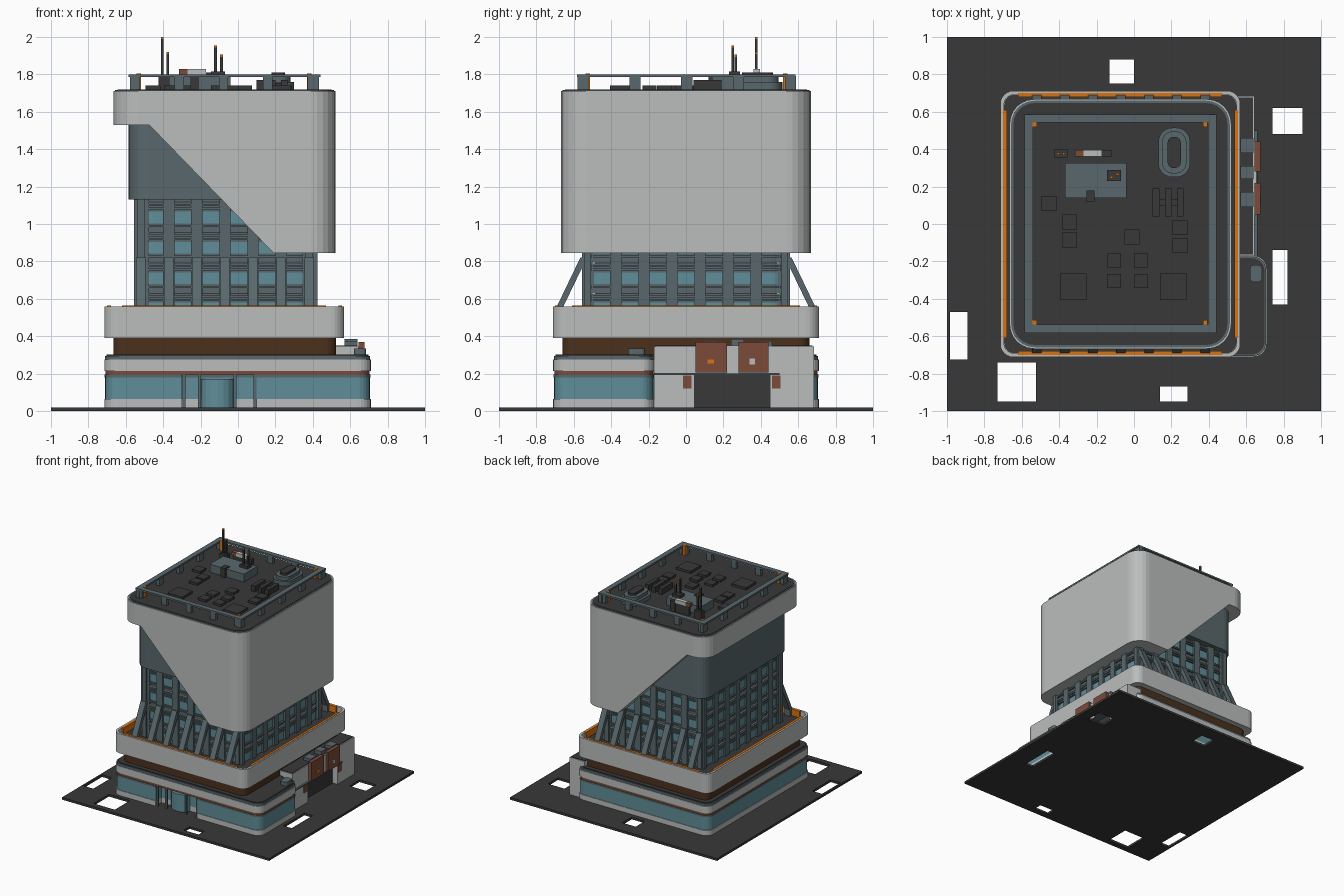
import bpy, bmesh, math

def material(name, rgb):
    m = bpy.data.materials.new(name)
    m.diffuse_color = (*rgb, 1)
    return m

WHITE = material("pale_concrete", (0.50, 0.51, 0.51))
SLATE = material("slate_metal", (0.10, 0.137, 0.15))
GLASS = material("blue_glass", (0.115, 0.27, 0.32))
DARK = material("charcoal", (0.04, 0.04, 0.04))
BROWN = material("dark_brown", (0.07, 0.03, 0.012))
RUST = material("rust_panel", (0.20, 0.07, 0.042))
ORANGE = material("orange_light", (0.70, 0.17, 0.006))

def prism_mesh(bm, pts, lo, hi, axis):
    """Extrude a closed 2D outline along one axis."""
    def place(p, t):
        return {'x': (t, p[0], p[1]), 'y': (p[0], t, p[1]), 'z': (p[0], p[1], t)}[axis]
    a = [bm.verts.new(place(p, lo)) for p in pts]
    b = [bm.verts.new(place(p, hi)) for p in pts]
    bm.faces.new(a)
    bm.faces.new(b[::-1])
    n = len(pts)
    for i in range(n):
        bm.faces.new((a[i], b[i], b[(i + 1) % n], a[(i + 1) % n]))

def prisms(name, items, mat):
    """items: (outline, low, high, axis), joined in one object."""
    bm = bmesh.new()
    for it in items:
        prism_mesh(bm, *it)
    bmesh.ops.recalc_face_normals(bm, faces=bm.faces)
    me = bpy.data.meshes.new(name)
    bm.to_mesh(me)
    bm.free()
    me.materials.append(mat)
    ob = bpy.data.objects.new(name, me)
    bpy.context.collection.objects.link(ob)
    return ob

def boxes(name, items, mat):
    return prisms(name, [([(x0, y0), (x1, y0), (x1, y1), (x0, y1)], z0, z1, 'z')
                         for x0, x1, y0, y1, z0, z1 in items], mat)

def outline(x0, x1, y0, y1, r, seg=6):
    pts = []
    for k, (cx, cy) in enumerate([(x1 - r, y1 - r), (x0 + r, y1 - r), (x0 + r, y0 + r), (x1 - r, y0 + r)]):
        for i in range(seg + 1):
            a = math.pi / 2 * (k + i / seg)
            pts.append((cx + r * math.cos(a), cy + r * math.sin(a)))
    return pts

def rbox(name, x0, x1, y0, y1, z0, z1, r, mat):
    return prisms(name, [(outline(x0, x1, y0, y1, r), z0, z1, 'z')], mat)

def cut(ob, cutter):
    mod = ob.modifiers.new("cut", 'BOOLEAN')
    mod.operation = 'DIFFERENCE'
    mod.solver = 'EXACT'
    mod.object = cutter
    bpy.context.view_layer.objects.active = ob
    bpy.ops.object.modifier_apply(modifier=mod.name)
    bpy.data.objects.remove(cutter)

# Site slab with openings
slab = boxes("site_slab", [(-1, 1, -1, 1, 0, 0.02)], DARK)
cut(slab, boxes("slab_holes", [(x0, x1, y0, y1, -0.1, 0.1) for x0, x1, y0, y1 in [
    (-0.13, 0, 0.75, 0.88), (0.74, 0.90, 0.48, 0.62), (0.74, 0.82, -0.43, -0.14),
    (0.14, 0.285, -0.95, -0.87), (-0.73, -0.525, -0.95, -0.74), (-0.985, -0.89, -0.725, -0.47)]], DARK))

# Ground floor in layers: main block plus front right wing; entrance cut from the lower layers
for nm, z0, z1, ins, mat in [("plinth", 0.02, 0.065, 0, WHITE), ("shopfront_glass", 0.065, 0.18, 0.005, GLASS),
                             ("glass_head", 0.18, 0.195, 0.002, SLATE), ("rust_stripe", 0.195, 0.215, 0.006, RUST),
                             ("fascia", 0.215, 0.275, 0, WHITE), ("fascia_cap", 0.275, 0.295, 0.004, SLATE),
                             ("podium_roof", 0.295, 0.302, 0.012, DARK)]:
    main = rbox(nm, -0.715 + ins, 0.565 - ins, -0.71 + ins, 0.71 - ins, z0, z1, 0.07, mat)
    rbox(nm + "_wing", 0.3, 0.71 - ins, -0.71 + ins, -0.17 - ins, z0, z1, 0.07, mat)
    if z1 < 0.2:
        cut(main, boxes("entrance_cut", [(-0.3, 0.1, -0.8, -0.63, 0, 0.25)], GLASS))
boxes("entrance_columns", [(x - 0.008, x + 0.008, -0.70, -0.684, 0.02, 0.2)
                           for x in (-0.29, -0.205, -0.015, 0.09)], SLATE)
prisms("revolving_door", [([(-0.11 + 0.085 * math.cos(i * math.pi / 8), -0.63 + 0.06 * math.sin(i * math.pi / 8))
                            for i in range(16)], 0.02, 0.17, 'z')], GLASS)

# Recessed brown storey and terrace parapet
rbox("recessed_storey", -0.665, 0.525, -0.66, 0.66, 0.30, 0.40, 0.06, BROWN)
parapet = rbox("terrace_parapet", -0.715, 0.568, -0.712, 0.712, 0.39, 0.56, 0.07, WHITE)
cut(parapet, rbox("terrace_cut", -0.695, 0.548, -0.692, 0.692, 0.50, 0.7, 0.055, WHITE))
rbox("terrace_floor", -0.694, 0.547, -0.691, 0.691, 0.495, 0.507, 0.055, DARK)
boxes("terrace_light_strips", [(-0.70, -0.678, -0.61, 0.61, 0.5, 0.563), (0.536, 0.556, -0.61, 0.61, 0.5, 0.563),
                               (-0.62, 0.47, -0.70, -0.678, 0.5, 0.563), (-0.62, 0.47, 0.678, 0.70, 0.5, 0.563)], ORANGE)

# Side annex with loading gate
boxes("annex_walls", [(0.5, 0.645, -0.17, 0.685, 0.2, 0.345), (0.5, 0.645, -0.17, 0.045, 0.02, 0.2),
                      (0.5, 0.645, 0.45, 0.685, 0.02, 0.2), (0.645, 0.655, 0.22, 0.28, 0.2, 0.35)], WHITE)
boxes("annex_roof", [(0.5, 0.637, -0.162, 0.677, 0.345, 0.35)], DARK)
boxes("loading_gate", [(0.5, 0.60, 0.045, 0.45, 0.02, 0.2)], DARK)
boxes("gate_canopy", [(0.6, 0.66, -0.17, 0.5, 0.193, 0.203)], SLATE)
boxes("annex_panels", [(0.645, 0.675, 0.05, 0.22, 0.205, 0.37), (0.645, 0.675, 0.28, 0.44, 0.205, 0.37),
                       (0.645, 0.65, -0.015, 0.03, 0.12, 0.19), (0.645, 0.65, 0.46, 0.505, 0.12, 0.19)], RUST)
boxes("panel_lamp", [(0.675, 0.68, 0.115, 0.15, 0.255, 0.275)], ORANGE)
boxes("panel_plate", [(0.675, 0.68, 0.34, 0.37, 0.25, 0.28)], WHITE)
boxes("annex_roof_units", [(0.57, 0.64, 0.09, 0.17, 0.34, 0.375), (0.57, 0.64, 0.24, 0.31, 0.34, 0.385),
                           (0.57, 0.64, 0.38, 0.46, 0.34, 0.375)], SLATE)
rbox("wing_roof_unit", 0.62, 0.685, -0.31, -0.22, 0.30, 0.335, 0.02, SLATE)

# Tower core with glass bands, ledges and piers
def ring(name, off, z0, z1, mat):
    rbox(name, -0.535 - off, 0.405 + off, -0.535 - off, 0.535 + off, z0, z1, 0.08 + off, mat)

ring("tower_core", 0, 0.5, 1.3, SLATE)
for k in range(4):
    zc = 0.547 + 0.163 * k
    ring("window_band", 0.004, zc - 0.032, zc + 0.032, GLASS)
    for dz in (-0.047, 0.047, 0.066):
        ring("floor_ledge", 0.014, zc + dz - 0.006, zc + dz + 0.006, SLATE)
    ring("pale_ledge", 0.010, zc + 0.079, zc + 0.085, WHITE)
PX = [-0.52 + 0.15 * i for i in range(7)]
PY = [-0.525 + 0.15 * i for i in range(8)]
piers = []
for x in PX:
    w = 0.02 if x in (PX[0], PX[-1]) else 0.03
    piers += [(x - w, x + w, s * 0.515 - 0.04, s * 0.515 + 0.04, 0.5, 1.2) for s in (-1, 1)]
for y in PY:
    w = 0.018 if abs(y) > 0.5 else 0.03
    piers += [(x - 0.04, x + 0.04, y - w, y + w, 0.5, 1.2) for x in (-0.515, 0.385)]
boxes("tower_piers", piers, SLATE)

# Slanted struts that flare out at the front and back
prisms("flared_struts", [([(s * 0.69, 0.5), (s * 0.69, 0.56), (s * 0.565, 0.82), (s * 0.53, 0.82), (s * 0.655, 0.56),
                           (s * 0.655, 0.5)], x - 0.025, x + 0.025, 'x') for x in PX for s in (-1, 1)], SLATE)

# Upper slate box and pale cladding with the diagonal cut
rbox("inner_box", -0.585, 0.45, -0.59, 0.59, 1.13, 1.70, 0.10, SLATE)
shell = rbox("upper_cladding", -0.665, 0.52, -0.667, 0.667, 0.845, 1.70, 0.13, WHITE)
cut(shell, prisms("diagonal_cut", [([(-1, 1.53), (-0.475, 1.53), (0.20, 0.835), (0.20, 0.7), (-1, 0.7)],
                                    -1, 1, 'y')], WHITE))
rbox("cladding_top", -0.665, 0.52, -0.667, 0.667, 1.70, 1.712, 0.13, WHITE)
rbox("roof_rim", -0.657, 0.512, -0.659, 0.659, 1.712, 1.716, 0.125, SLATE)
rbox("roof_deck", -0.645, 0.50, -0.647, 0.647, 1.715, 1.72, 0.115, DARK)

# Raised roof frame on posts
boxes("roof_frame", [(-0.585, 0.44, -0.582, -0.538, 1.785, 1.80), (-0.585, 0.44, 0.542, 0.586, 1.785, 1.80),
                     (-0.585, -0.541, -0.538, 0.542, 1.785, 1.80), (0.396, 0.44, -0.538, 0.542, 1.785, 1.80)], SLATE)
posts = []
for i in range(5):
    x, y = -0.55 + 0.2388 * i * 0.99, -0.55 + 0.277 * i
    posts += [(x - 0.025, x + 0.025, c - 0.015, c + 0.015, 1.72, 1.79) for c in (-0.56, 0.564)]
    posts += [(c - 0.015, c + 0.015, y - 0.03, y + 0.03, 1.72, 1.79) for c in (-0.563, 0.418)]
boxes("frame_posts", posts, SLATE)
boxes("corner_beacons", [(x - 0.012, x + 0.012, y - 0.012, y + 0.012, 1.72, 1.805)
                         for x in (-0.53, 0.38) for y in (-0.525, 0.53)], ORANGE)

# Roof plant
boxes("plant_room", [(-0.37, -0.04, 0.14, 0.325, 1.72, 1.79)], SLATE)
boxes("plant_vents", [(-0.255, -0.21, 0.12, 0.18, 1.72, 1.80), (-0.145, -0.07, 0.23, 0.29, 1.79, 1.815),
                      (-0.425, -0.355, 0.355, 0.40, 1.72, 1.79), (-0.17, -0.12, 0.36, 0.395, 1.72, 1.81),
                      (-0.30, -0.15, 0.365, 0.39, 1.72, 1.80)], DARK)
boxes("duct_end", [(-0.315, -0.27, 0.36, 0.395, 1.80, 1.83)], RUST)
boxes("duct", [(-0.27, -0.17, 0.36, 0.395, 1.80, 1.83)], WHITE)
for ins, z0, z1, mat in [(0, 1.72, 1.76, SLATE), (0.02, 1.76, 1.79, SLATE), (0.05, 1.79, 1.81, DARK)]:
    rbox("chiller_tier", 0.13 + ins, 0.30 - ins, 0.25 + ins, 0.515 - ins, z0, z1, 0.075 - ins * 0.9, mat)
boxes("louvre_bars", [(x, x + 0.035, 0.04, 0.19, 1.72, 1.77) for x in (0.10, 0.165, 0.23)]
      + [(0.10, 0.265, 0.10, 0.13, 1.72, 1.755)], DARK)
hatches = [(-0.455, 0.11, 0.04), (-0.345, 0.01, 0.04), (-0.345, -0.085, 0.04), (-0.01, -0.07, 0.04),
           (0.245, -0.02, 0.04), (0.245, -0.115, 0.04), (-0.325, -0.335, 0.07), (0.21, -0.335, 0.07)]
hatches += [(x, y, 0.038) for x in (-0.107, 0.037) for y in (-0.195, -0.305)]
boxes("roof_hatches", [(x - h, x + h, y - h, y + h, 1.72, 1.74) for x, y, h in hatches], DARK)

# Antennas with orange tips
masts = [(-0.405, 0.375, 2.0), (-0.375, 0.375, 1.92), (-0.12, 0.25, 1.955), (-0.088, 0.265, 1.905)]
boxes("antennas", [(x - 0.007, x + 0.007, y - 0.007, y + 0.007, 1.72, z - 0.012) for x, y, z in masts], DARK)
boxes("antenna_tips", [(x - 0.007, x + 0.007, y - 0.007, y + 0.007, z - 0.012, z) for x, y, z in masts], ORANGE)
